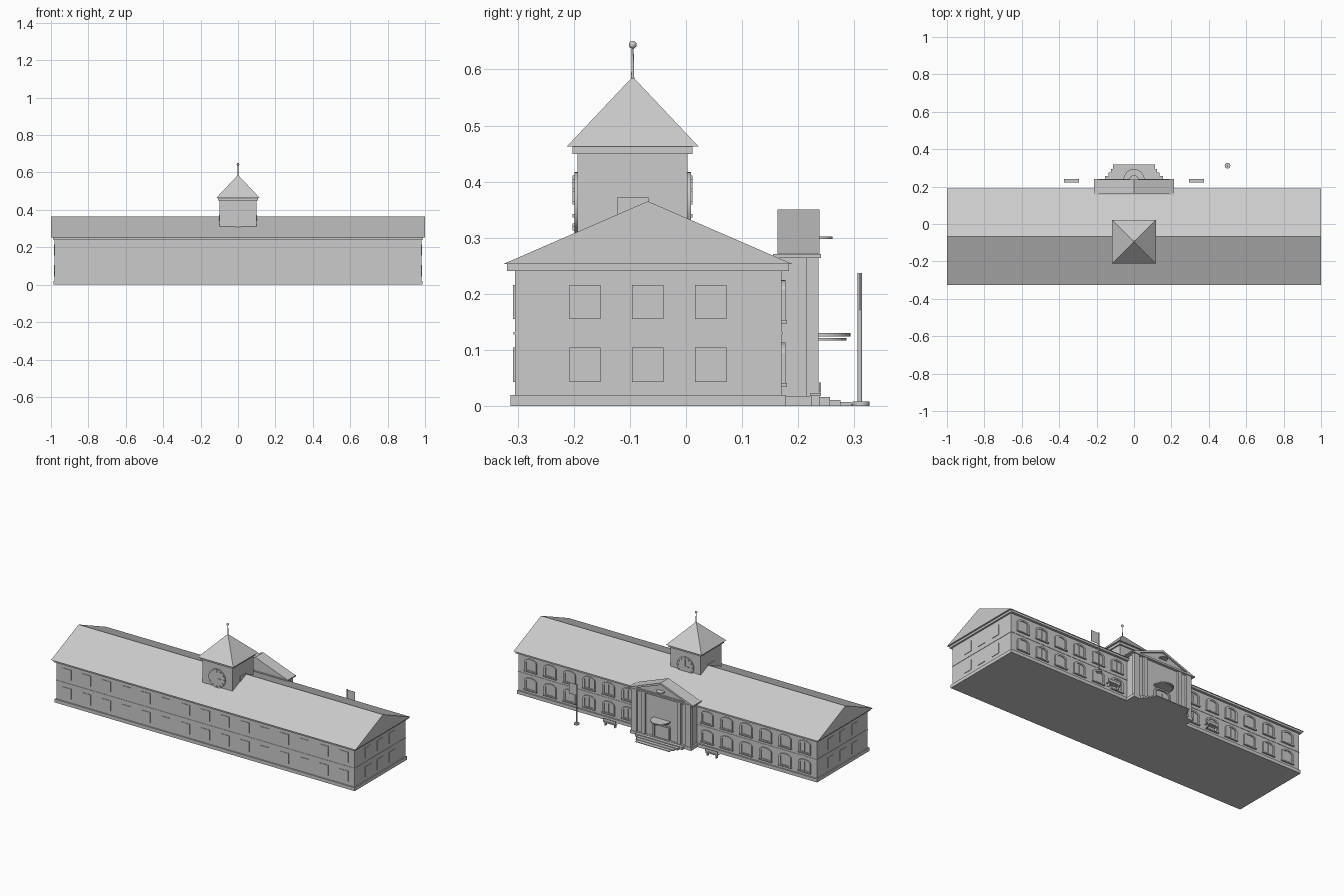
import bpy
import bmesh
import math
from mathutils import Matrix, Vector

if "Cube" in bpy.data.objects:
    bpy.data.objects.remove(bpy.data.objects["Cube"], do_unlink=True)

stone = bpy.data.materials.new("light_grey_stone")
stone.use_nodes = True
colour = (0.6, 0.6, 0.6, 1)
stone.diffuse_color = colour
stone.node_tree.nodes["Principled BSDF"].inputs["Base Color"].default_value = colour


# ---- helpers: every shape is added to a bmesh, then turned into an object
def box(bm, xs, ys, zs):
    size = [b - a for a, b in (xs, ys, zs)]
    mid = [(a + b) / 2 for a, b in (xs, ys, zs)]
    matrix = Matrix.Translation(mid) @ Matrix.Diagonal((*size, 1))
    bmesh.ops.create_cube(bm, size=1, matrix=matrix)


def prism(bm, points, start, end, axis="y"):
    """Extrude a flat outline: (x, z) along y, (y, z) along x, (x, y) along z."""
    place = {"y": lambda p, d: (p[0], d, p[1]),
             "x": lambda p, d: (d, p[0], p[1]),
             "z": lambda p, d: (p[0], p[1], d)}[axis]
    near = [bm.verts.new(place(p, start)) for p in points]
    far = [bm.verts.new(place(p, end)) for p in points]
    bm.faces.new(near)
    bm.faces.new(far[::-1])
    for i in range(len(points)):
        j = (i + 1) % len(points)
        bm.faces.new((near[i], far[i], far[j], near[j]))


def ring(bm, outer, inner, start, end):
    """Frame between two (x, z) outlines, extruded along y."""
    rows = [[bm.verts.new((x, y, z)) for x, z in outline]
            for outline, y in ((outer, start), (outer, end), (inner, end), (inner, start))]
    for k in range(len(rows)):
        a, b = rows[k], rows[(k + 1) % len(rows)]
        for i in range(len(outer)):
            j = (i + 1) % len(outer)
            bm.faces.new((a[i], b[i], b[j], a[j]))


def cylinder(bm, centre, radius, depth, axis="z", top=None, sides=24):
    turn = Matrix.Rotation(math.pi / 2, 4, "X") if axis == "y" else Matrix()
    bmesh.ops.create_cone(bm, cap_ends=True, segments=sides, radius1=radius,
                          radius2=radius if top is None else top, depth=depth,
                          matrix=Matrix.Translation(centre) @ turn)


def arched(x, half, bottom, top, rise):
    """Outline of an opening with a low arched head."""
    points = [(x - half, bottom), (x + half, bottom)]
    for i in range(9):
        angle = math.pi * i / 8
        points.append((x + half * math.cos(angle), top - rise + rise * math.sin(angle)))
    return points


def finish(name, bm, smooth=False):
    bmesh.ops.recalc_face_normals(bm, faces=bm.faces)
    mesh = bpy.data.meshes.new(name)
    bm.to_mesh(mesh)
    bm.free()
    mesh.materials.append(stone)
    obj = bpy.data.objects.new(name, mesh)
    bpy.context.collection.objects.link(obj)
    if smooth:
        bpy.ops.object.select_all(action="DESELECT")
        obj.select_set(True)
        bpy.context.view_layer.objects.active = obj
        bpy.ops.object.shade_smooth_by_angle()
    return obj


def single(name, shape, *args, smooth=False, **kw):
    bm = bmesh.new()
    shape(bm, *args, **kw)
    return finish(name, bm, smooth)


def wide(half):
    return (-half, half)


# ---- main block
FRONT, BACK, HALF = -0.305, 0.17, 0.98
single("main_walls", box, wide(HALF), (FRONT, BACK), (0, 0.245))
single("main_plinth", box, wide(0.986), (-0.313, 0.178), (0, 0.02))
single("main_cornice", box, wide(0.99), (-0.319, 0.184), (0.241, 0.255))
single("main_roof", prism, [(-0.326, 0.253), (0.19, 0.253), (-0.068, 0.365)], -1, 1, axis="x")
single("string_course", box, wide(HALF + 0.002), (FRONT - 0.002, BACK + 0.002), (0.128, 0.132))

# ---- plain windows on the front and the two ends
FLOORS = ((0.043, 0.104), (0.155, 0.216))
bm = bmesh.new()
for floor in FLOORS:
    for i in range(-7, 8):
        box(bm, (i * 0.13 - 0.028, i * 0.13 + 0.028), (FRONT - 0.003, FRONT + 0.01), floor)
finish("front_windows", bm)

bm = bmesh.new()
for floor in FLOORS:
    for y in (-0.18, -0.068, 0.044):
        for side in (-1, 1):
            xs = sorted((side * (HALF - 0.01), side * (HALF + 0.003)))
            box(bm, xs, (y - 0.028, y + 0.028), floor)
finish("end_windows", bm)

# ---- framed windows on the entrance side
frames, panes, sills = bmesh.new(), bmesh.new(), bmesh.new()
for low, high in FLOORS:
    for i in range(6):
        for side in (-1, 1):
            x = side * (0.26 + 0.128 * i)
            outer = arched(x, 0.039, low - 0.004, high + 0.009, 0.018)
            inner = arched(x, 0.028, low + 0.002, high, 0.013)
            ring(frames, outer, inner, BACK - 0.005, BACK + 0.007)
            prism(panes, inner, BACK - 0.005, BACK + 0.002)
            box(panes, (x - 0.002, x + 0.002), (BACK, BACK + 0.004), (low, high))
            box(sills, (x - 0.042, x + 0.042), (BACK, BACK + 0.01), (low - 0.008, low - 0.002))
finish("window_frames", frames)
finish("window_panes", panes)
finish("window_sills", sills)

# ---- entrance pavilion with corner pilasters
single("pavilion_walls", box, wide(0.19), (0.16, 0.225), (0, 0.267))
single("pavilion_plinth", box, wide(0.2), (0.16, 0.238), (0, 0.018))
single("pavilion_cornice", box, wide(0.213), (0.155, 0.241), (0.264, 0.271))
bm = bmesh.new()
for side in (-1, 1):
    for inner, outer in ((0.16, 0.195), (0.105, 0.13)):
        box(bm, sorted((side * inner, side * outer)), (0.215, 0.236), (0.01, 0.266))
finish("pavilion_pilasters", bm)

# ---- pediment: set-back gable with raking edges
gable = [(-0.213, 0.27), (0.213, 0.27), (0, 0.35)]
field = [(-0.165, 0.277), (0.165, 0.277), (0, 0.338)]
single("pediment", prism, gable, 0.163, 0.229)
single("pediment_edges", ring, gable, field, 0.225, 0.238)


def half_disc(bm, radius, z, thick):
    points = [(radius * math.cos(math.pi * i / 20), 0.237 + radius * math.sin(math.pi * i / 20))
              for i in range(21)]
    points += [(-radius, 0.22), (radius, 0.22)]
    prism(bm, points, z, z + thick, axis="z")


single("pediment_shelf", half_disc, 0.024, 0.298, 0.004)
single("canopy_upper", half_disc, 0.056, 0.124, 0.006)
single("canopy_lower", half_disc, 0.049, 0.117, 0.004)

# ---- door
door_outer = arched(0, 0.055, 0.018, 0.116, 0.02)
door_inner = arched(0, 0.045, 0.019, 0.108, 0.017)
single("door_frame", ring, door_outer, door_inner, 0.22, 0.235)
bm = bmesh.new()
for side in (-1, 1):
    box(bm, sorted((side * 0.001, side * 0.044)), (0.22, 0.229), (0.018, 0.09))
finish("door_leaves", bm)

# ---- entrance steps
bm = bmesh.new()
for half, edge, height in ((0.155, 0.257, 0.016), (0.137, 0.275, 0.011),
                           (0.124, 0.295, 0.007), (0.112, 0.317, 0.004)):
    box(bm, wide(half), (0.2, edge), (0, height))
finish("entrance_steps", bm)

# ---- benches beside the pavilion
bm = bmesh.new()
for side in (-1, 1):
    mid = side * 0.335
    box(bm, (mid - 0.04, mid + 0.04), (0.221, 0.241), (0.018, 0.022))
    box(bm, (mid - 0.04, mid + 0.04), (0.237, 0.241), (0.026, 0.042))
    for x in (mid - 0.03, mid + 0.03):
        box(bm, (x - 0.003, x + 0.003), (0.223, 0.238), (0, 0.018))
        box(bm, (x - 0.003, x + 0.003), (0.238, 0.24), (0.018, 0.03))
finish("benches", bm)

# ---- clock tower
TY = -0.095
single("tower_walls", box, wide(0.099), (TY - 0.098, TY + 0.098), (0.25, 0.452))
single("tower_cornice", box, wide(0.107), (TY - 0.107, TY + 0.107), (0.449, 0.463))
bm = bmesh.new()
base = [bm.verts.new((x * 0.117, TY + y * 0.117, 0.463))
        for x, y in ((-1, -1), (1, -1), (1, 1), (-1, 1))]
tip = bm.verts.new((0, TY, 0.587))
bm.faces.new(base)
for i in range(4):
    bm.faces.new((base[i], base[(i + 1) % 4], tip))
finish("tower_roof", bm)
single("tower_vents", box, wide(0.102), (TY - 0.028, TY + 0.028), (0.3, 0.372))

# ---- clock faces with hour marks and hands
dials, marks = bmesh.new(), bmesh.new()
centre = Vector((0, TY, 0.362))
for side in (-1, 1):
    face = centre + Vector((0, side * 0.1, 0))
    cylinder(dials, face, 0.055, 0.008, axis="y", sides=32)
    ys = sorted((face.y, face.y + side * 0.007))
    for hour in range(12):
        angle = math.tau * hour / 12
        x, z = 0.046 * math.sin(angle), face.z + 0.046 * math.cos(angle)
        box(marks, (x - 0.003, x + 0.003), ys, (z - 0.003, z + 0.003))
    box(marks, wide(0.002), ys, (face.z, face.z + 0.038))
    box(marks, sorted((0, -side * 0.026)), ys, (face.z - 0.002, face.z + 0.002))
finish("clock_dials", dials, smooth=True)
finish("clock_marks_and_hands", marks)

# ---- finial
single("finial_rod", cylinder, (0, TY, 0.61), 0.003, 0.07, top=0.0015, smooth=True)
single("finial_ball", bmesh.ops.create_uvsphere, u_segments=16, v_segments=10, radius=0.007,
       matrix=Matrix.Translation((0, TY, 0.644)), smooth=True)

# ---- flagpole
single("flagpole_base", cylinder, (0.5, 0.312, 0.004), 0.015, 0.008, smooth=True)
single("flagpole", cylinder, (0.5, 0.31, 0.12), 0.004, 0.235, smooth=True)
single("flag", box, (0.5, 0.552), (0.309, 0.311), (0.17, 0.235))
